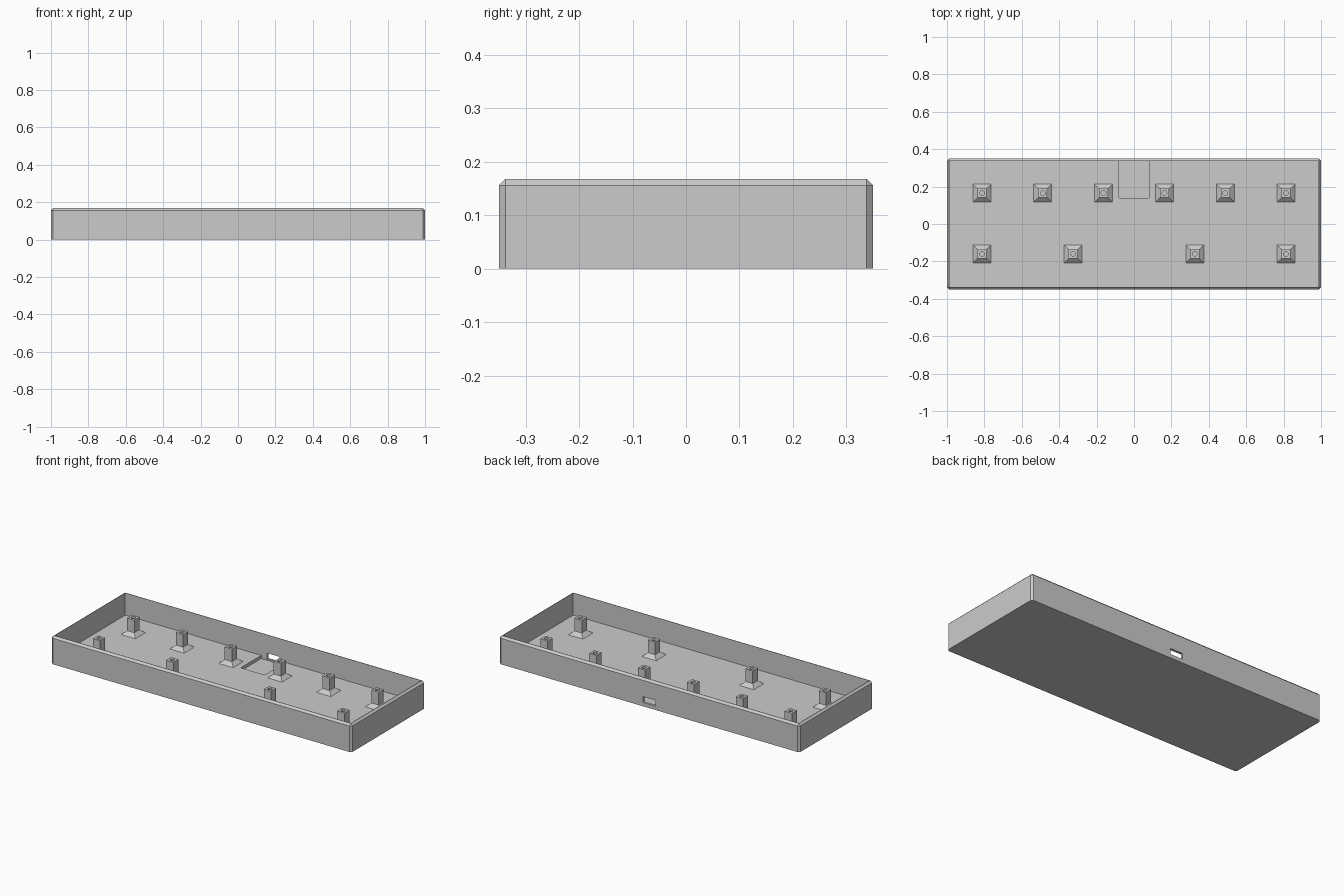
import bpy, bmesh
from mathutils import Matrix, Vector

cube = bpy.data.objects.get("Cube")
if cube:
    bpy.data.objects.remove(cube, do_unlink=True)

LENGTH, DEPTH, HEIGHT = 2.0, 0.7, 0.168
WALL, CHAMFER = 0.0145, 0.012
FLOOR, POCKET_FLOOR = 0.034, 0.015
POST_TOP = 0.131

grey = bpy.data.materials.new("light grey plastic")
grey.use_nodes = True
colour = (0.6, 0.6, 0.6, 1)
grey.diffuse_color = colour
grey.node_tree.nodes["Principled BSDF"].inputs["Base Color"].default_value = colour


def finish(bm, name):
    bmesh.ops.recalc_face_normals(bm, faces=bm.faces)
    mesh = bpy.data.meshes.new(name)
    bm.to_mesh(mesh)
    bm.free()
    mesh.materials.append(grey)
    obj = bpy.data.objects.new(name, mesh)
    bpy.context.collection.objects.link(obj)
    return obj


def box(low, high):
    low, high = Vector(low), Vector(high)
    bm = bmesh.new()
    bmesh.ops.create_cube(bm, size=1)
    for v in bm.verts:
        v.co = (low + high) / 2 + v.co * (high - low)
    return bm


def cut(target, bm):
    cutter = finish(bm, "cutter")
    cutter.hide_render = True
    mod = target.modifiers.new("cut", "BOOLEAN")
    mod.operation, mod.solver, mod.object = "DIFFERENCE", "EXACT", cutter
    bpy.context.view_layer.objects.active = target
    bpy.ops.object.modifier_apply(modifier=mod.name)
    bpy.data.objects.remove(cutter, do_unlink=True)


# Tray: outer block chamfered on every edge except the base
x, y = LENGTH / 2, DEPTH / 2
bm = box((-x, -y, 0), (x, y, HEIGHT))
edges = [e for e in bm.edges if any(v.co.z > HEIGHT / 2 for v in e.verts)]
bmesh.ops.bevel(bm, geom=edges, offset=CHAMFER, segments=1, affect="EDGES")
tray = finish(bm, "tray")

# Open interior, connector pocket in the floor, and port through the back wall
xi, yi = x - WALL, y - WALL
cut(tray, box((-xi, -yi, FLOOR), (xi, yi, HEIGHT + 0.1)))
cut(tray, box((-0.08, 0.14, POCKET_FLOOR), (0.08, yi, FLOOR + 0.02)))
cut(tray, box((-0.042, yi - 0.01, 0.023), (0.042, y + 0.05, 0.058)))


# Standoff: flared square foot, square pillar and a blind screw hole
def standoff(px, py, name):
    bm = bmesh.new()
    rings = []
    for half, z in ((0.048, FLOOR), (0.024, FLOOR + 0.021), (0.024, POST_TOP)):
        rings.append([bm.verts.new((px + sx * half, py + sy * half, z))
                      for sx, sy in ((-1, -1), (1, -1), (1, 1), (-1, 1))])
    for a, b in zip(rings, rings[1:]):
        for i in range(4):
            j = (i + 1) % 4
            bm.faces.new((a[i], a[j], b[j], b[i]))
    bm.faces.new(rings[0])
    bm.faces.new(rings[-1])
    post = finish(bm, name)
    drill = bmesh.new()
    bmesh.ops.create_cone(drill, cap_ends=True, segments=20, radius1=0.0125,
                          radius2=0.0125, depth=0.16,
                          matrix=Matrix.Translation((px, py, POST_TOP)))
    cut(post, drill)


# Six standoffs along the back and four along the front
for label, py, columns in (("back", 0.165, (0.163, 0.488, 0.813)),
                           ("front", -0.16, (0.325, 0.813))):
    for n, px in enumerate(columns, 1):
        for side, sign in (("left", 1), ("right", -1)):
            standoff(sign * px, py, f"{label}_{side}_standoff_{n}")
